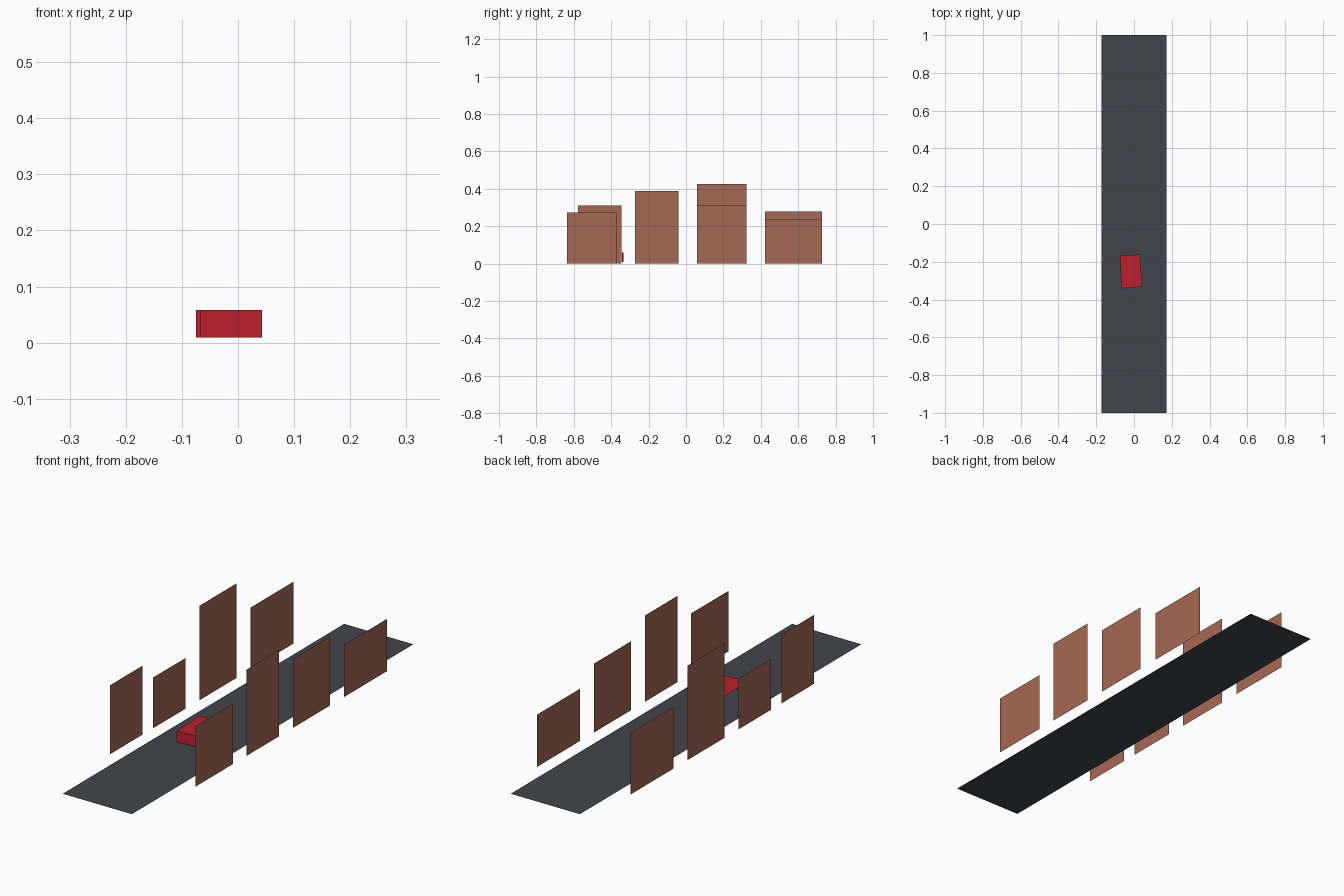
import bpy
from mathutils import Vector

cube = bpy.data.objects.get("Cube")
if cube:
    bpy.data.objects.remove(cube, do_unlink=True)


def material(name, rgb):
    m = bpy.data.materials.new(name)
    m.use_nodes = True
    color = (*rgb, 1.0)
    m.diffuse_color = color
    bsdf = next(n for n in m.node_tree.nodes if n.type == 'BSDF_PRINCIPLED')
    bsdf.inputs["Base Color"].default_value = color
    bsdf.inputs["Roughness"].default_value = 0.9
    return m


asphalt = material("asphalt_grey", (0.0545, 0.0595, 0.0742))
brick = material("brick_brown", (0.376, 0.138, 0.093))
red = material("car_red", (0.515, 0.015, 0.026))


def sheet(name, verts, faces, mat):
    mesh = bpy.data.meshes.new(name)
    mesh.from_pydata(verts, [], faces)
    mesh.materials.append(mat)
    obj = bpy.data.objects.new(name, mesh)
    bpy.context.collection.objects.link(obj)
    return obj


# Flat road
W = 0.172
sheet("road", [(-W, -1, 0), (W, -1, 0), (W, 1, 0), (-W, 1, 0)], [(0, 1, 2, 3)], asphalt)

# Thin building fronts along both kerbs: (start y, end y, height)
WALL_X = 0.2325
rows = {
    "left": (WALL_X, [(-0.635, -0.368, 0.272), (-0.272, -0.04, 0.388),
                      (0.058, 0.323, 0.31), (0.422, 0.727, 0.235)]),
    "right": (-WALL_X, [(-0.578, -0.346, 0.31), (-0.272, -0.04, 0.228),
                        (0.058, 0.323, 0.425), (0.422, 0.727, 0.278)]),
}
for side, (x, walls) in rows.items():
    for i, (y0, y1, h) in enumerate(walls, 1):
        face = (0, 1, 2, 3) if x < 0 else (3, 2, 1, 0)  # face the road
        sheet(f"{side}_building_front_{i}",
              [(x, y0, 0), (x, y1, 0), (x, y1, h), (x, y0, h)], [face], brick)

# Car body, slightly turned: open-sided shell of front, roof and rear panels
plan = [(-0.067, -0.341), (0.043, -0.333), (0.032, -0.161), (-0.075, -0.168)]
verts = [Vector((x, y, z)) for z in (0.009, 0.058) for x, y in plan]
sheet("car_body", verts, [(0, 1, 5, 4), (4, 5, 6, 7), (2, 3, 7, 6)], red)
